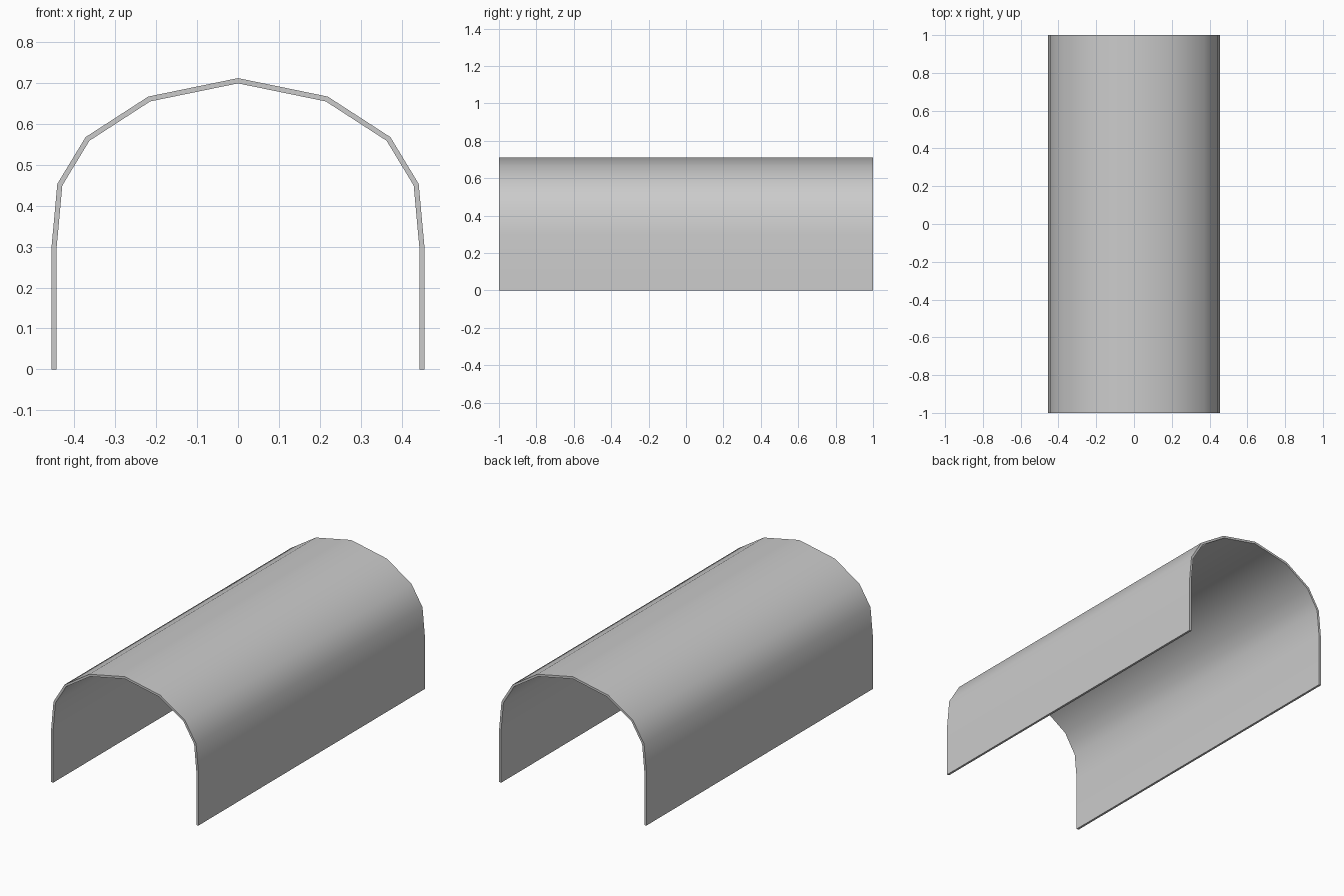
import bpy, bmesh, math

if "Cube" in bpy.data.objects:
    bpy.data.objects.remove(bpy.data.objects["Cube"])

# Outer half profile of the arch, from right foot to apex (x, z)
half = [(0.455, 0.0), (0.455, 0.30), (0.441, 0.453), (0.372, 0.567),
        (0.219, 0.666), (0.0, 0.711)]
profile = half + [(-x, z) for x, z in reversed(half[:-1])]

# Arched sheet running along y
bm = bmesh.new()
front = [bm.verts.new((x, -1, z)) for x, z in profile]
back = [bm.verts.new((x, 1, z)) for x, z in profile]
for i in range(len(profile) - 1):
    bm.faces.new((front[i], back[i], back[i + 1], front[i + 1]))
bm.normal_update()
if bm.faces[:][0].normal.x < 0:
    bmesh.ops.reverse_faces(bm, faces=bm.faces[:])
mesh = bpy.data.meshes.new("arched_cover")
bm.to_mesh(mesh)
bm.free()
cover = bpy.data.objects.new("arched_cover", mesh)
bpy.context.collection.objects.link(cover)
bpy.context.view_layer.objects.active = cover
cover.select_set(True)

# Even inward thickness
shell = cover.modifiers.new("shell", 'SOLIDIFY')
shell.thickness = 0.0125
shell.offset = -1
shell.use_even_offset = True
bpy.ops.object.modifier_apply(modifier="shell")

# Smooth curve, sharp rims
bpy.ops.object.shade_smooth_by_angle(angle=math.radians(40))
